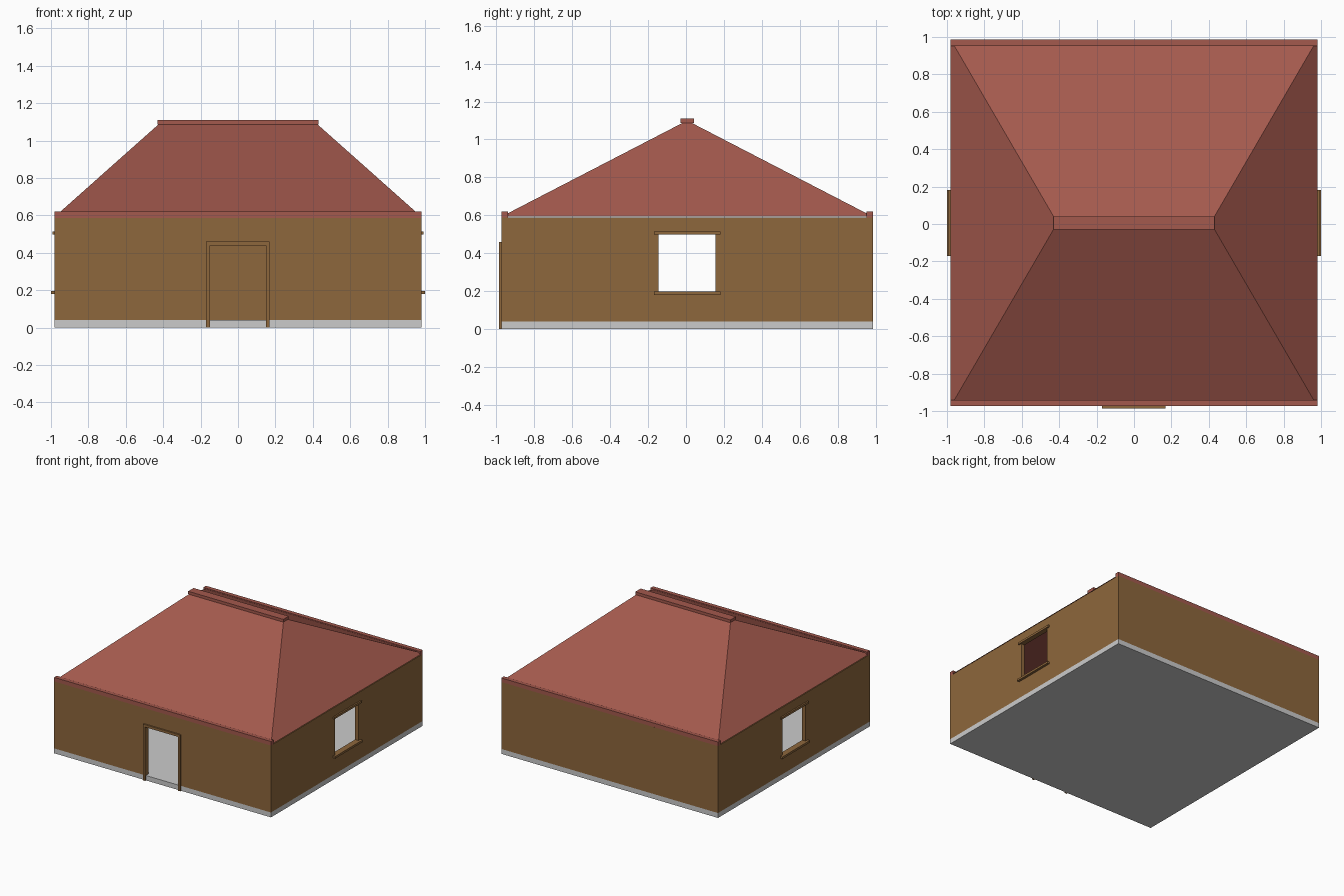
import bpy, bmesh

if "Cube" in bpy.data.objects:
    bpy.data.objects.remove(bpy.data.objects["Cube"])

CY = 0.006          # house centre in y (door frame sticks out at the front)
H = 0.98            # half width of the house
T = 0.03            # wall thickness
FLOOR, WALL_TOP, EAVE = 0.04, 0.587, 0.593


def material(name, rgb):
    m = bpy.data.materials.new(name)
    m.diffuse_color = (*rgb, 1)
    m.use_nodes = True
    m.node_tree.nodes["Principled BSDF"].inputs["Base Color"].default_value = m.diffuse_color
    return m


BROWN = material("clay_wall", (0.27, 0.135, 0.045))
RED = material("roof_red", (0.37, 0.10, 0.075))


def box(name, x, y, z, mat=None):
    """Axis-aligned box from (min, max) ranges; y is relative to CY."""
    bm = bmesh.new()
    bmesh.ops.create_cube(bm, size=1)
    for v in bm.verts:
        for i, r in enumerate((x, (y[0] + CY, y[1] + CY), z)):
            v.co[i] = r[1] if v.co[i] > 0 else r[0]
    me = bpy.data.meshes.new(name)
    bm.to_mesh(me)
    bm.free()
    ob = bpy.data.objects.new(name, me)
    bpy.context.collection.objects.link(ob)
    if mat:
        me.materials.append(mat)
    return ob


def cut(target, cutter):
    mod = target.modifiers.new("cut", 'BOOLEAN')
    mod.operation, mod.solver, mod.object = 'DIFFERENCE', 'EXACT', cutter
    cutter.hide_render = True
    bpy.context.view_layer.objects.active = target
    bpy.ops.object.modifier_apply(modifier=mod.name)
    bpy.data.objects.remove(cutter)


# foundation slab
box("foundation", (-H, H), (-H, H), (0, FLOOR))

# hollow walls with a door opening and a window on each side
walls = box("walls", (-H, H), (-H, H), (FLOOR, WALL_TOP), BROWN)
I = H - T
cut(walls, box("room_cutter", (-I, I), (-I, I), (-0.1, 0.8)))
cut(walls, box("door_cutter", (-0.15, 0.15), (-1.1, -0.8), (-0.1, 0.44)))
cut(walls, box("window_cutter", (-1.2, 1.2), (-0.15, 0.15), (0.195, 0.5)))

# door frame
fy = (-0.992, -H + 0.002)
for side, x in (("left", (-0.17, -0.15)), ("right", (0.15, 0.168))):
    box("door_jamb_" + side, x, fy, (0, 0.44), BROWN)
box("door_header", (-0.17, 0.168), fy, (0.44, 0.46), BROWN)

# window sills and lintels
for side, s in (("left", -1), ("right", 1)):
    for part, out, z in (("sill", 1.0, (0.18, 0.197)), ("lintel", 0.992, (0.498, 0.515))):
        box(f"window_{part}_{side}", sorted((s * I, s * out)), (-0.176, 0.176), z, BROWN)

# hip roof: box whose top is pinched into a ridge
roof = box("hip_roof", (-H, H), (-H, H), (EAVE, 1.1), RED)
bm = bmesh.new()
bm.from_mesh(roof.data)
for v in bm.verts:
    if v.co.z > 1:
        v.co.x *= 0.41 / H
        v.co.y = CY
bmesh.ops.remove_doubles(bm, verts=bm.verts, dist=1e-4)
bm.to_mesh(roof.data)
bm.free()

# ridge cap and the eave beams at front and back
box("ridge_cap", (-0.43, 0.43), (-0.035, 0.035), (1.087, 1.11), RED)
for side, y in (("front", (-H, -H + 0.034)), ("back", (H - 0.034, H))):
    box("eave_beam_" + side, (-H, H), y, (WALL_TOP, 0.62), RED)
